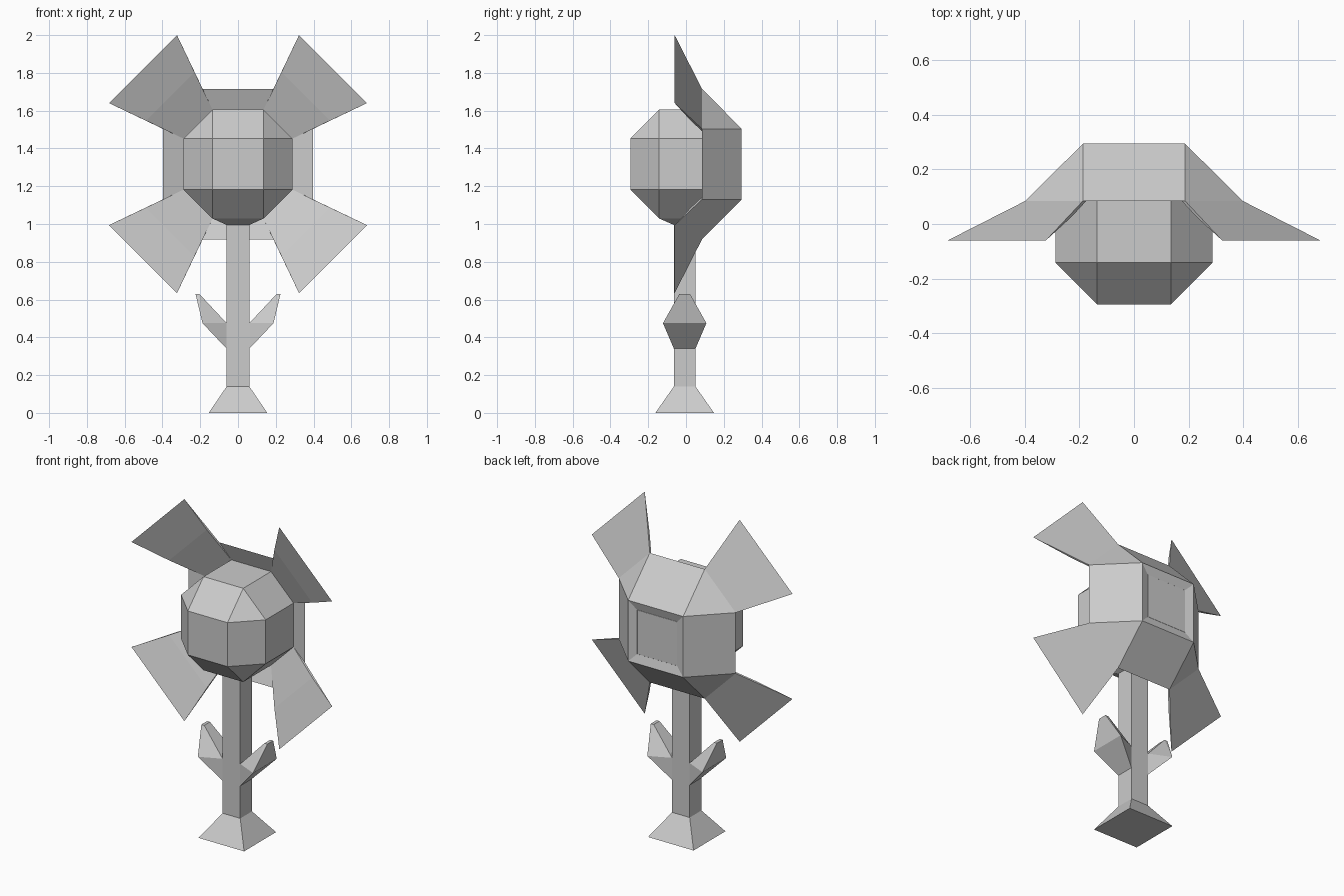
import bpy, bmesh
from itertools import permutations, product

if "Cube" in bpy.data.objects:
    bpy.data.objects.remove(bpy.data.objects["Cube"])

CY, CZ = -0.007, 1.317          # head centre
a, b = 0.135, 0.288             # head inner / outer half sizes
A, B = 0.187, 0.398             # collar inner / outer half sizes


def finish(name, bm, loc=(0, 0, 0)):
    me = bpy.data.meshes.new(name)
    bm.to_mesh(me)
    bm.free()
    ob = bpy.data.objects.new(name, me)
    ob.location = loc
    bpy.context.collection.objects.link(ob)
    return ob


def hull(name, points, loc=(0, 0, 0)):
    bm = bmesh.new()
    for p in points:
        bm.verts.new(p)
    bmesh.ops.convex_hull(bm, input=bm.verts)
    bmesh.ops.dissolve_limit(bm, angle_limit=0.02, verts=bm.verts, edges=bm.edges)
    bmesh.ops.recalc_face_normals(bm, faces=bm.faces)
    return finish(name, bm, loc)


def square_loft(name, sections, loc):
    # stack of square sections: (half x, half y, z)
    bm = bmesh.new()
    rings = [[bm.verts.new((sx * hx, sy * hy, z))
              for sx, sy in ((-1, -1), (1, -1), (1, 1), (-1, 1))]
             for hx, hy, z in sections]
    for lo, hi in zip(rings, rings[1:]):
        for i in range(4):
            j = (i + 1) % 4
            bm.faces.new((lo[i], lo[j], hi[j], hi[i]))
    bm.faces.new(rings[0][::-1])
    bm.faces.new(rings[-1])
    return finish(name, bm, loc)


# Head: faceted ball
head_pts = {tuple(s * v for s, v in zip(sg, pm))
            for pm in permutations((a, a, b)) for sg in product((-1, 1), repeat=3)}
hull("flower_head", sorted(head_pts), (0, CY, CZ))

# Stem with flared foot and flared top meeting the head
square_loft("stem", [(0.155, 0.155, 0), (0.06, 0.057, 0.14),
                     (0.06, 0.057, 0.995), (a, a, CZ - b)], (0, CY, 0))

# Leaves on both sides of the stem
for side, s in (("left", -1), ("right", 1)):
    profile = [(0.06, 0.057, 0.34), (0.06, 0.057, 0.475), (0.188, 0.115, 0.475),
               (0.225, 0.028, 0.63), (0.205, 0.028, 0.63)]
    hull(side + "_leaf", [(s * x, t * y, z) for x, y, z in profile for t in (-1, 1)],
         (0, CY, 0))

# Collar and petals: one quarter, mirrored left-right and up-down
pts = {
    "K": (A, 0.295, A), "P": (B, 0.085, A), "Q": (A, 0.085, B),     # collar outside
    "k": (a, 0.28, a), "p": (b, 0.128, a), "q": (a, 0.128, b),      # seam on the head
    "T": (0.683, -0.06, 0.323), "U": (0.323, -0.06, 0.683),         # petal tips
    "F": (0.487, 0.025, 0.230), "G": (0.230, 0.025, 0.487),         # petal front crease
}
bm = bmesh.new()
v = {n: bm.verts.new(c) for n, c in pts.items()}
for n in "KPQkpq":
    x, y, z = pts[n]
    v[n + "x"] = bm.verts.new((0, y, z))
    v[n + "z"] = bm.verts.new((x, y, 0))
for f in ("Kx K Q Qx", "K Kz Pz P", "K P Q",                        # outside
          "K k kx Kx", "K k kz Kz",                                 # back recess
          "Q q qx Qx", "P p pz Pz",                                 # front wall
          "P Q U T", "p q G F", "F G U T", "p P T F", "q Q U G"):   # petal
    bm.faces.new([v[n] for n in f.split()])
loose = [w for w in bm.verts if not w.link_faces]
bmesh.ops.delete(bm, geom=loose, context='VERTS')
bmesh.ops.recalc_face_normals(bm, faces=bm.faces)
bm.faces.ensure_lookup_table()
if bm.faces[0].normal.y < 0:
    bmesh.ops.reverse_faces(bm, faces=bm.faces)
collar = finish("petal_collar", bm, (0, 0, CZ))
mir = collar.modifiers.new("mirror", 'MIRROR')
mir.use_axis = (True, False, True)
